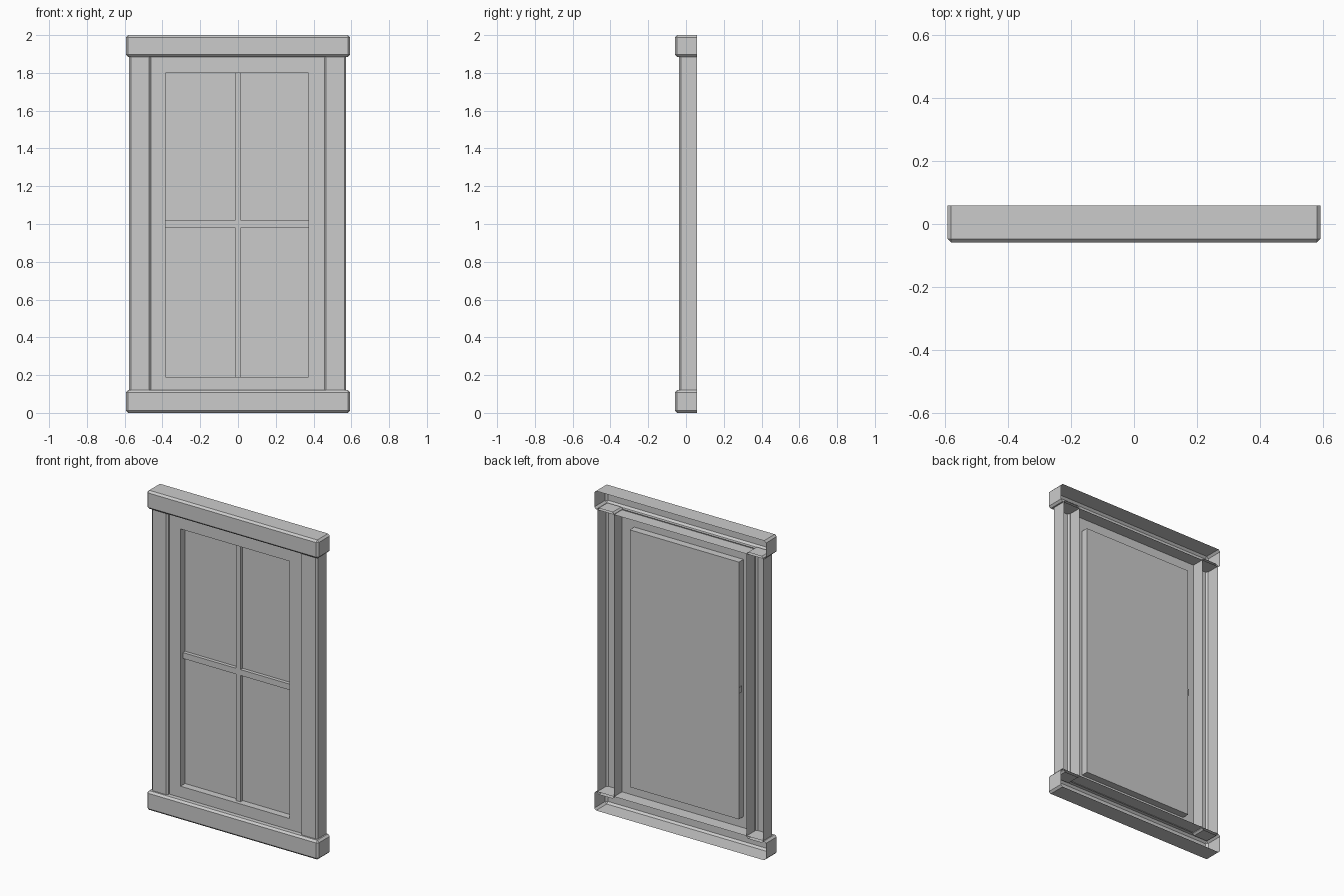
import bpy, bmesh
from mathutils import Vector

if "Cube" in bpy.data.objects:
    bpy.data.objects.remove(bpy.data.objects["Cube"])

BACK = 0.059


def finish(bm, name):
    me = bpy.data.meshes.new(name)
    bm.to_mesh(me)
    bm.free()
    ob = bpy.data.objects.new(name, me)
    bpy.context.collection.objects.link(ob)
    return ob


def open_box(name, x0, x1, y0, y1, z0, z1, bevel=0.0):
    """Box with its back (+y) face removed and the remaining edges chamfered."""
    bm = bmesh.new()
    bmesh.ops.create_cube(bm, size=1)
    lo, hi = Vector((x0, y0, z0)), Vector((x1, y1, z1))
    for v in bm.verts:
        v.co = Vector([lo[i] if v.co[i] < 0 else hi[i] for i in range(3)])
    bm.normal_update()
    back = [f for f in bm.faces if f.normal.y > 0.9]
    bmesh.ops.delete(bm, geom=back, context='FACES')
    if bevel:
        edges = [e for e in bm.edges if not e.is_boundary]
        bmesh.ops.bevel(bm, geom=edges, offset=bevel, segments=1,
                        affect='EDGES', profile=0.5)
    return finish(bm, name)


# Header and sill, hollow towards the wall
open_box("header", -0.594, 0.594, -0.059, BACK, 1.885, 2.0, 0.012)
open_box("sill", -0.594, 0.594, -0.059, BACK, 0.0, 0.12, 0.012)

# Side pilasters, ends tucked into header and sill
open_box("left_pilaster", -0.576, -0.461, -0.037, BACK, 0.105, 1.898, 0.010)
open_box("right_pilaster", 0.457, 0.573, -0.037, BACK, 0.105, 1.898, 0.010)

# Casing panel with window opening, reveal walls and glass
L, R, B, T = -0.384, 0.372, 0.19, 1.80
FACE, GLASS = -0.02, 0.025


def ring(bm, x0, x1, z0, z1, y):
    return [bm.verts.new((x, y, z)) for x, z in
            ((x0, z0), (x1, z0), (x1, z1), (x0, z1))]


bm = bmesh.new()
rings = [ring(bm, -0.465, 0.461, 0.115, 1.89, FACE),
         ring(bm, L, R, B, T, FACE),
         ring(bm, L, R, B, T, GLASS)]
for a, b in zip(rings, rings[1:]):
    for i in range(4):
        j = (i + 1) % 4
        bm.faces.new((a[i], a[j], b[j], b[i]))
finish(bm, "casing")

bm = bmesh.new()
bm.faces.new(ring(bm, L, R, B, T, GLASS))
finish(bm, "glass")

# Glazing bars crossing in front of the glass
open_box("vertical_bar", -0.017, 0.015, 0.003, GLASS, B, T)
open_box("horizontal_bar", L - 0.006, R, 0.003, GLASS, 0.981, 1.018)
